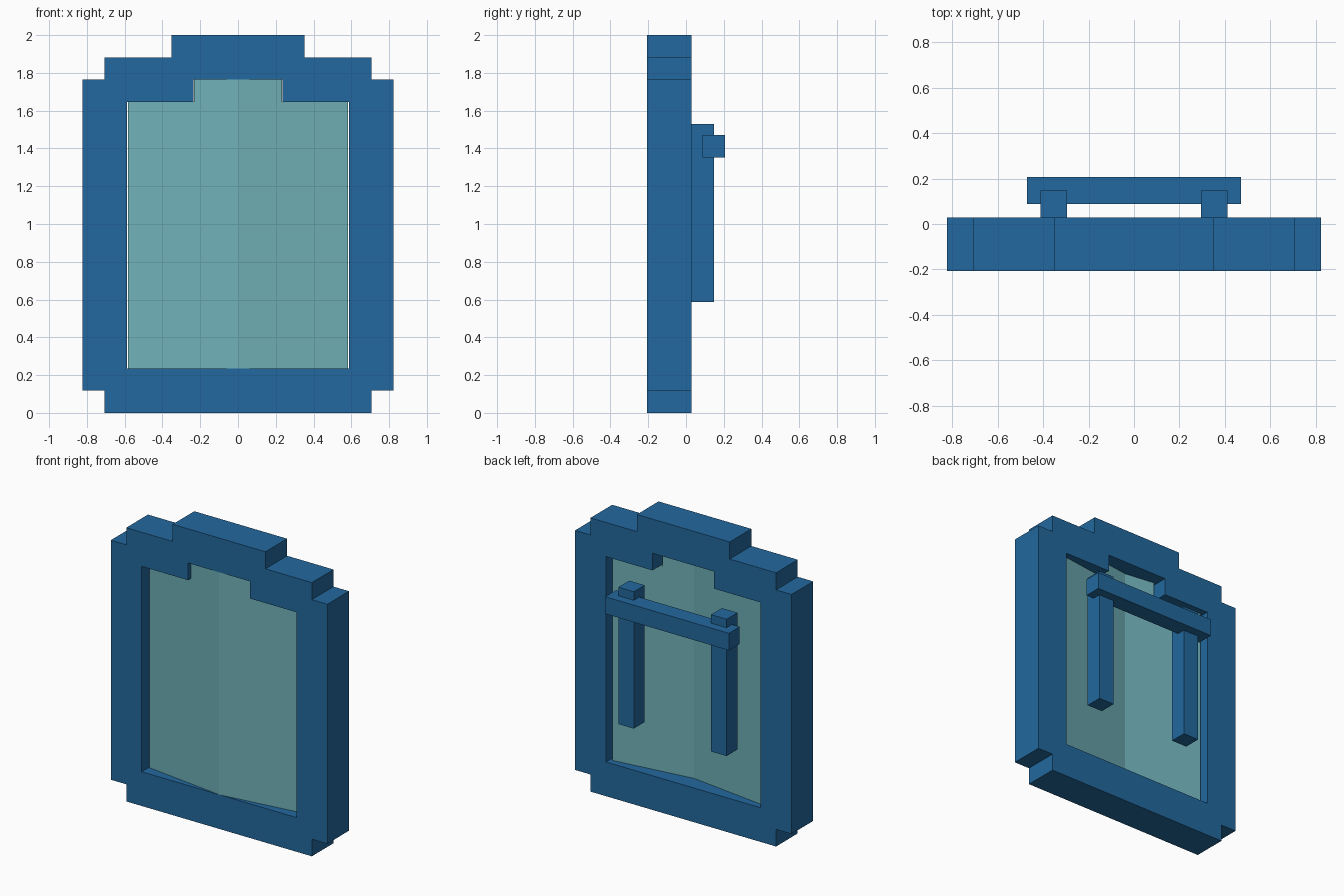
import bpy, bmesh, math
from mathutils import Matrix

cube = bpy.data.objects.get("Cube")
if cube:
    bpy.data.objects.remove(cube, do_unlink=True)

U = 2 / 17  # block size: the frame is 17 blocks tall


def material(name, rgb):
    m = bpy.data.materials.new(name)
    m.use_nodes = True
    m.diffuse_color = (*rgb, 1)
    m.node_tree.nodes["Principled BSDF"].inputs["Base Color"].default_value = (*rgb, 1)
    return m


blue = material("frame blue", (0.016, 0.138, 0.342))
teal = material("glass teal", (0.162, 0.445, 0.479))


def mirrored(half):
    """Close a right-hand outline (bottom to top) with its mirror image."""
    return half + [(-x, z) for x, z in reversed(half)]


def plate(name, outlines, y0, y1, mat, angle=0):
    """Extrude x-z outlines from y0 to y1; later outlines cut holes.
    The angle swings the plate about the vertical axis at (0, y0)."""
    curve = bpy.data.curves.new(name + " profile", 'CURVE')
    curve.dimensions = '2D'
    curve.fill_mode = 'BOTH'
    curve.extrude = (y1 - y0) * U / 2
    for points in outlines:
        s = curve.splines.new('POLY')
        s.points.add(len(points) - 1)
        for p, (x, z) in zip(s.points, points):
            p.co = (x * U, z * U, 0, 1)
        s.use_cyclic_u = True
    helper = bpy.data.objects.new(name + " helper", curve)
    bpy.context.collection.objects.link(helper)
    graph = bpy.context.evaluated_depsgraph_get()
    mesh = bpy.data.meshes.new_from_object(helper.evaluated_get(graph))
    bpy.data.objects.remove(helper, do_unlink=True)

    bm = bmesh.new()
    bm.from_mesh(mesh)
    bmesh.ops.remove_doubles(bm, verts=bm.verts, dist=0.0005)
    stand = Matrix.Rotation(math.pi / 2, 4, 'X')
    push = Matrix.Translation((0, (y1 - y0) * U / 2, 0))
    place = Matrix.Translation((0, y0 * U, 0))
    bm.transform(place @ Matrix.Rotation(angle, 4, 'Z') @ push @ stand)
    bmesh.ops.recalc_face_normals(bm, faces=bm.faces)
    for f in bm.faces:
        f.smooth = False
        f.material_index = 0
    bm.to_mesh(mesh)
    bm.free()
    mesh.materials.clear()
    mesh.materials.append(mat)
    obj = bpy.data.objects.new(name, mesh)
    bpy.context.collection.objects.link(obj)
    return obj


def rect(x0, x1, z0, z1):
    return [(x0, z0), (x1, z0), (x1, z1), (x0, z1)]


FRONT, BACK = -1.75, 0.25

# Stepped frame with a stepped opening
outer = mirrored([(6, 0), (6, 1), (7, 1), (7, 15), (6, 15), (6, 16), (3, 16), (3, 17)])
opening = mirrored([(5, 2), (5, 14), (2, 14), (2, 15)])
plate("frame", [outer, opening], FRONT, BACK, blue)

# Two glass panels swung back from a central fold, and two rear posts
for side, label in ((1, "left"), (-1, "right")):
    pane = [(0, 2), (5, 2), (5, 14), (2, 14), (2, 15), (0, 15)]
    plate(label + "_glass", [[(side * x, z) for x, z in pane]],
          FRONT, FRONT + 1, teal, side * math.radians(7.5))
    plate(label + "_post", [rect(side * 2.5, side * 3.5, 5, 13)], BACK, BACK + 1, blue)

# Rear crossbar
plate("crossbar", [rect(-4, 4, 11.5, 12.5)], 0.75, 1.75, blue)
